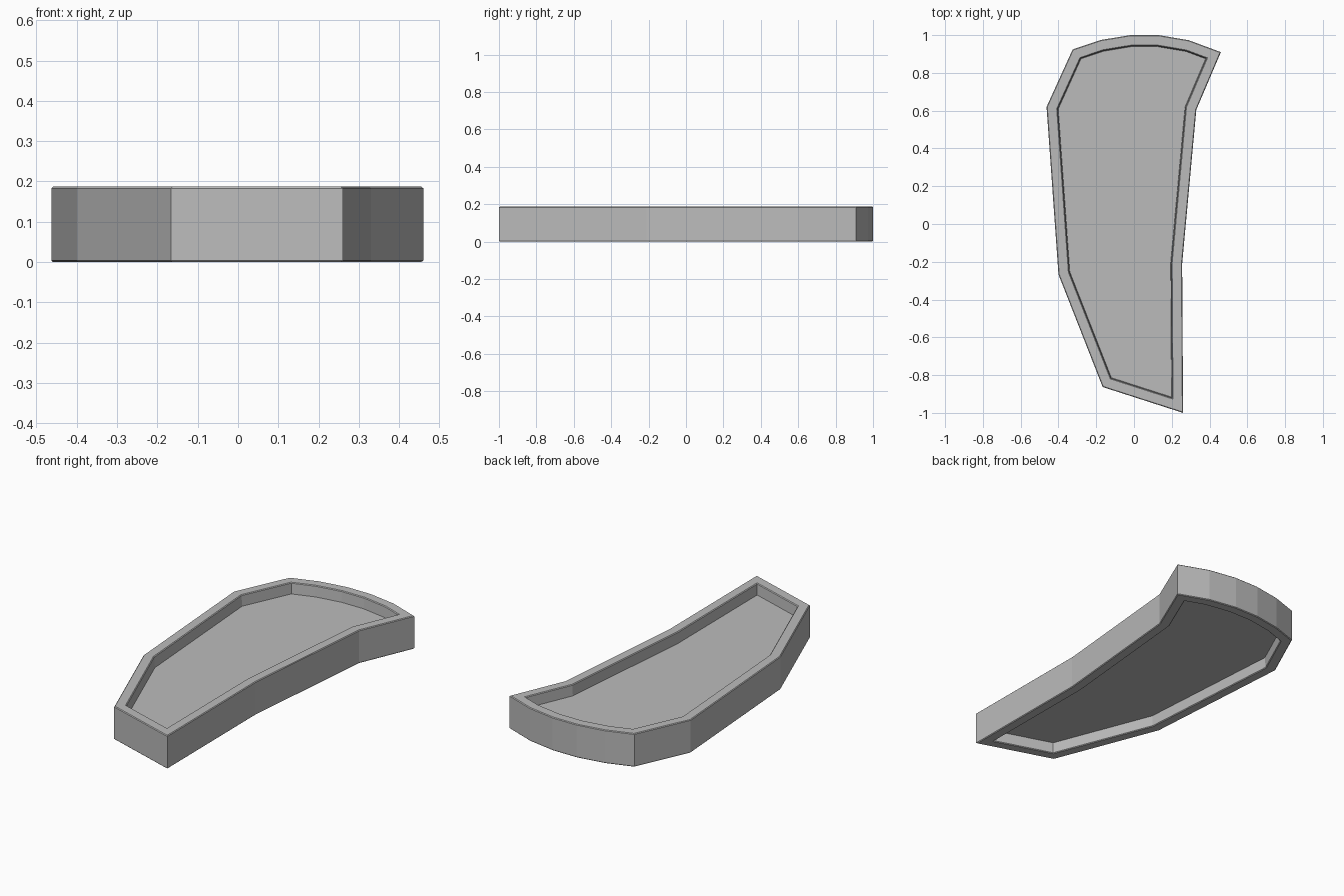
import bpy
import bmesh

cube = bpy.data.objects.get("Cube")
if cube:
    bpy.data.objects.remove(cube, do_unlink=True)

HEIGHT = 0.187
DEPTH = HEIGHT / 3      # recess depth on each side
RIM = 0.057             # rim width
CHAMFER = 0.004

# Outline of the tray, counter-clockwise from the front tip
OUTLINE = [(0.26, -1.0), (0.255, -0.21), (0.33, 0.605), (0.46, 0.91),
           (0.29, 0.973), (0.13, 1.0), (-0.02, 1.0), (-0.177, 0.974),
           (-0.325, 0.924), (-0.463, 0.62), (-0.40, -0.267), (-0.166, -0.863)]


def make_material(name, rgb):
    mat = bpy.data.materials.new(name)
    mat.use_nodes = True
    color = (*rgb, 1.0)
    mat.diffuse_color = color
    mat.node_tree.nodes["Principled BSDF"].inputs["Base Color"].default_value = color
    return mat


# Solid body from the outline
bm = bmesh.new()
base = bm.faces.new([bm.verts.new((x, y, 0)) for x, y in OUTLINE])
extruded = bmesh.ops.extrude_face_region(bm, geom=[base], use_keep_orig=True)
top_verts = [g for g in extruded["geom"] if isinstance(g, bmesh.types.BMVert)]
bmesh.ops.translate(bm, verts=top_verts, vec=(0, 0, HEIGHT))
bmesh.ops.recalc_face_normals(bm, faces=bm.faces)

# Recess above and below, leaving a central floor plate
caps = [f for f in bm.faces if abs(f.normal.z) > 0.9]
for cap in caps:
    direction = -1 if cap.normal.z > 0 else 1
    bmesh.ops.inset_individual(bm, faces=[cap], thickness=RIM, use_even_offset=True)
    # Zero-width second inset gives the recess walls
    bmesh.ops.inset_individual(bm, faces=[cap], thickness=CHAMFER, use_even_offset=True)
    bmesh.ops.translate(bm, verts=cap.verts, vec=(0, 0, direction * DEPTH))

# Fine chamfer along the rim edges
bm.normal_update()
rim_edges = [e for e in bm.edges
             if abs(e.verts[0].co.z - e.verts[1].co.z) < 1e-4
             and len(e.link_faces) == 2
             and e.calc_face_angle() > 1.0
             and (e.verts[0].co.z < 0.01 or e.verts[0].co.z > HEIGHT - 0.01)]
bmesh.ops.bevel(bm, geom=rim_edges, offset=CHAMFER, segments=1, affect='EDGES')
bmesh.ops.recalc_face_normals(bm, faces=bm.faces)

mesh = bpy.data.meshes.new("recessed_tray")
bm.to_mesh(mesh)
bm.free()
mesh.materials.append(make_material("plain grey", (0.5, 0.5, 0.5)))
tray = bpy.data.objects.new("recessed_tray", mesh)
bpy.context.collection.objects.link(tray)
